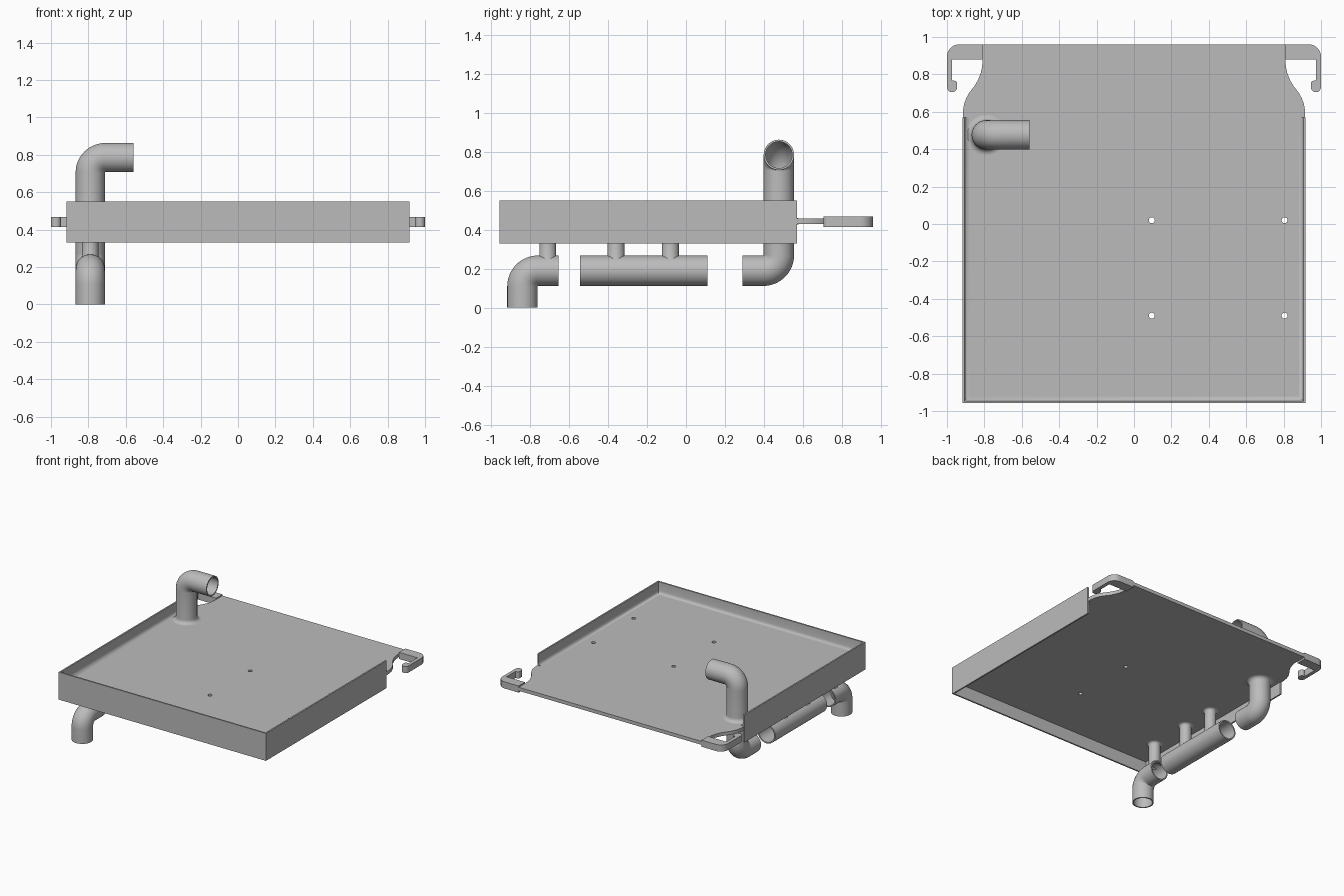
import bpy, bmesh, math
from mathutils import Vector

cube = bpy.data.objects.get("Cube")
if cube:
    bpy.data.objects.remove(cube)

grey = bpy.data.materials.new("plain grey")
grey.use_nodes = True
GREY = (0.5, 0.5, 0.5, 1)
grey.diffuse_color = GREY
grey.node_tree.nodes["Principled BSDF"].inputs["Base Color"].default_value = GREY


def finish(name, bm, smooth=True):
    bmesh.ops.recalc_face_normals(bm, faces=bm.faces)
    mesh = bpy.data.meshes.new(name)
    bm.to_mesh(mesh)
    bm.free()
    mesh.materials.append(grey)
    ob = bpy.data.objects.new(name, mesh)
    bpy.context.collection.objects.link(ob)
    if smooth:
        bpy.ops.object.select_all(action='DESELECT')
        ob.select_set(True)
        bpy.context.view_layer.objects.active = ob
        bpy.ops.object.shade_smooth_by_angle(angle=math.radians(35))
    return ob


def arc(cx, cy, r, a0, a1, n=10):
    return [(cx + r * math.cos(math.radians(a0 + (a1 - a0) * i / n)),
             cy + r * math.sin(math.radians(a0 + (a1 - a0) * i / n))) for i in range(n + 1)]


def slab(name, loops, z0, z1):
    """Flat outline, with further loops as holes, given a thickness."""
    cu = bpy.data.curves.new(name, 'CURVE')
    cu.dimensions, cu.fill_mode = '2D', 'BOTH'
    cu.extrude = (z1 - z0) / 2
    for loop in loops:
        sp = cu.splines.new('POLY')
        sp.points.add(len(loop) - 1)
        for p, (x, y) in zip(sp.points, loop):
            p.co = (x, y, 0, 1)
        sp.use_cyclic_u = True
    temp = bpy.data.objects.new(name + " outline", cu)
    bpy.context.collection.objects.link(temp)
    bpy.context.view_layer.update()
    mesh = bpy.data.meshes.new_from_object(
        temp.evaluated_get(bpy.context.evaluated_depsgraph_get()))
    bm = bmesh.new()
    bm.from_mesh(mesh)
    bpy.data.objects.remove(temp)
    bpy.data.curves.remove(cu)
    bpy.data.meshes.remove(mesh)
    bmesh.ops.remove_doubles(bm, verts=bm.verts, dist=1e-5)
    bmesh.ops.translate(bm, verts=bm.verts, vec=(0, 0, (z0 + z1) / 2))
    return finish(name, bm)


def tube(name, path, side, thick=0.01, n=40):
    """Hollow pipe along a flat path of (point, radius); side is the path's normal."""
    pts = [Vector(p) for p, r in path]
    side = Vector(side)
    outer, inner = [], []
    bm = bmesh.new()
    for i, (p, r) in enumerate(path):
        before = (pts[i] - pts[max(i - 1, 0)]).normalized()
        after = (pts[min(i + 1, len(pts) - 1)] - pts[i]).normalized()
        up = side.cross((before + after).normalized())
        for rings, rad in ((outer, r), (inner, r - thick)):
            rings.append([bm.verts.new(pts[i] + rad * (math.cos(a) * side + math.sin(a) * up))
                          for a in (2 * math.pi * k / n for k in range(n))])
    rings = outer + inner[::-1]
    for i, a in enumerate(rings):
        b = rings[(i + 1) % len(rings)]
        for k in range(n):
            bm.faces.new((a[k], a[(k + 1) % n], b[(k + 1) % n], b[k]))
    return finish(name, bm)


# Tray floor with necked back end and four drain holes
TOP, LOW = 0.458, 0.43
neck = [(0.915, 0.6), (0.909, 0.64), (0.897, 0.673), (0.88, 0.703), (0.855, 0.735),
        (0.835, 0.768), (0.82, 0.805), (0.812, 0.84), (0.81, 0.875), (0.81, 0.96)]
side = [(0.915, -0.95)] + neck
holes = [arc(x, y, 0.016, 0, 345, 23) for x in (0.095, 0.805) for y in (0.02, -0.49)]
slab("tray_floor", [side + [(-x, y) for x, y in reversed(side)]] + holes, LOW, TOP)

# Rim around front and sides, with a rounded foot where it meets the floor
W, FRONT, END = 0.918, -0.958, 0.57
section = [(0, 0.33), (0, 0.55), (0.012, 0.55), (0.012, 0.482), (0.016, 0.468),
           (0.024, 0.461), (0.036, TOP), (0.036, LOW), (0.012, LOW), (0.012, 0.33)]
bm = bmesh.new()
cols = [[bm.verts.new(c) for c in ((d - W, END, z), (d - W, FRONT + d, z),
                                   (W - d, FRONT + d, z), (W - d, END, z))]
        for d, z in section]
for i, a in enumerate(cols):
    b = cols[(i + 1) % len(cols)]
    for k in range(3):
        bm.faces.new((a[k], a[k + 1], b[k + 1], b[k]))
for k in (0, 3):
    bm.faces.new([c[k] for c in cols])
finish("tray_rim", bm)

# Hooks at the back corners
hook = ([(0.81, 0.88), (0.81, 0.96)] + arc(0.935, 0.895, 0.065, 90, 0)
        + arc(0.973, 0.732, 0.027, 0, -180) + arc(0.96, 0.752, 0.014, 180, 90, 5)
        + [(0.972, 0.766), (0.972, 0.88)])
for name, s in (("left_hook", 1), ("right_hook", -1)):
    slab(name, [[(s * x, y) for x, y in hook]], 0.415, 0.468)

# Pipes
PX, PY, PZ, R = -0.79, 0.477, 0.19, 0.078


def flare(x, y, z, r, d, size=0.03):
    """Rounded widening where a pipe leaves the floor in direction d."""
    return [((x, y, z + d * size * (1 - math.cos(a))), r + size * (1 - math.sin(a)))
            for a in (math.pi / 2 * i / 6 for i in range(7))]


bend = [((x, PY, z), R) for x, z in arc(PX + 0.08, 0.705, 0.08, 180, 90, 16)]
tube("outlet_pipe_upper", flare(PX, PY, TOP, R, 1) + bend + [((-0.56, PY, 0.785), R)], (0, 1, 0))

bend = [((PX, y, z), R) for y, z in arc(PY - 0.08, PZ + 0.08, 0.08, 0, -90, 16)]
tube("outlet_pipe_lower", flare(PX, PY, LOW, R, -1) + bend + [((PX, 0.29, PZ), R)], (1, 0, 0))

tube("middle_pipe", [((PX, -0.545, PZ), R), ((PX, 0.11, PZ), R)], (1, 0, 0))

bend = [((PX, y, z), R) for y, z in arc(-0.76, PZ - 0.08, 0.08, 90, 180, 16)]
tube("front_elbow_pipe", [((PX, -0.655, PZ), R)] + bend + [((PX, -0.84, 0), R)], (1, 0, 0))

# Short hangers joining pipes to the floor
for i, y in enumerate((-0.71, -0.36, -0.08)):
    tube("pipe_hanger_%d" % (i + 1),
         flare(PX, y, LOW, 0.043, -1, 0.02) + [((PX, y, 0.262), 0.043), ((PX, y, 0.248), 0.05)],
         (1, 0, 0))
